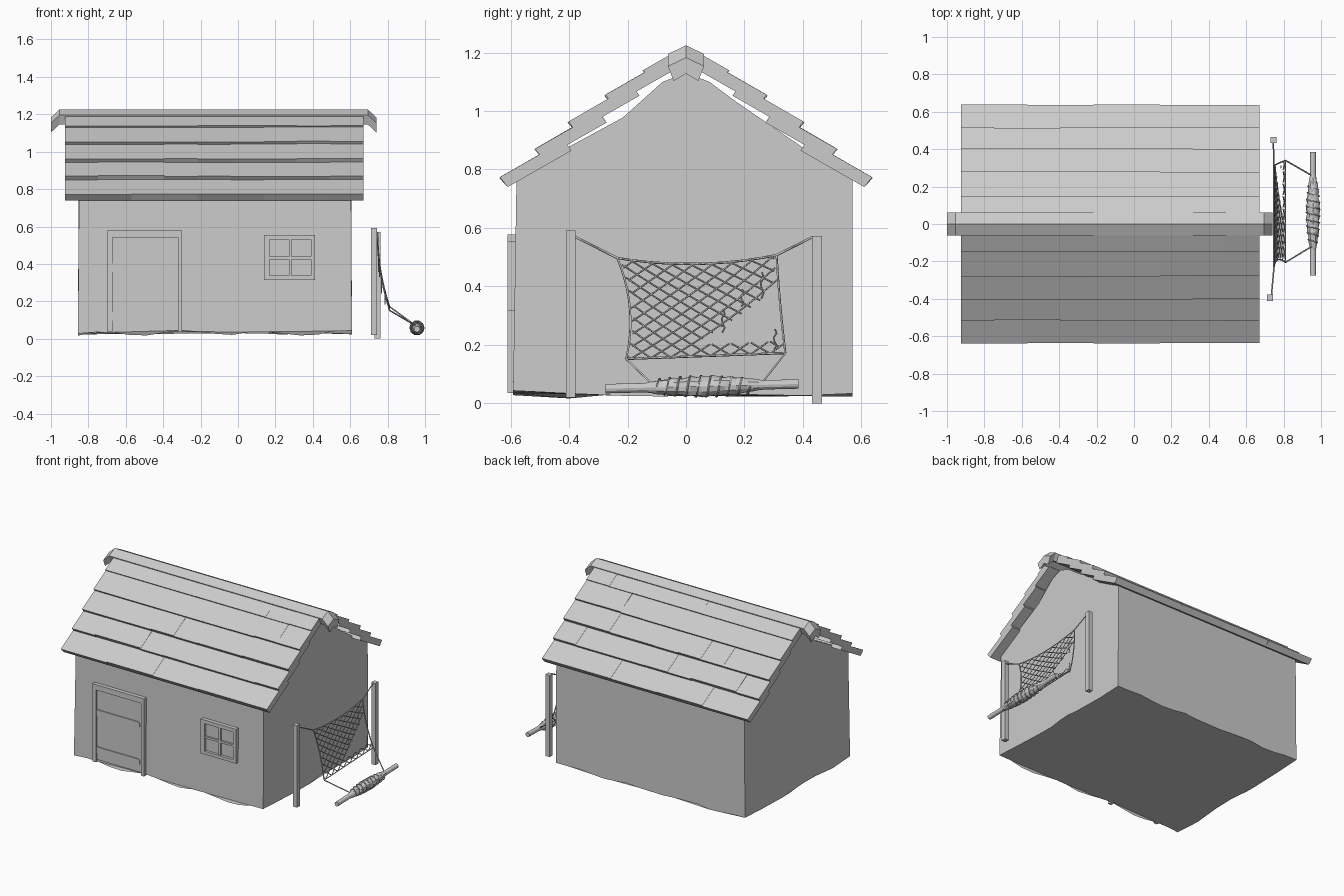
import bpy, bmesh, math, random
from mathutils import Vector

random.seed(4)
cube = bpy.data.objects.get("Cube")
if cube:
    bpy.data.objects.remove(cube, do_unlink=True)

grey = bpy.data.materials.new("plain_grey")
grey.use_nodes = True
grey.diffuse_color = (0.6, 0.6, 0.6, 1)
grey.node_tree.nodes["Principled BSDF"].inputs["Base Color"].default_value = (0.6, 0.6, 0.6, 1)


def finish(name, bm):
    bmesh.ops.recalc_face_normals(bm, faces=bm.faces)
    mesh = bpy.data.meshes.new(name)
    bm.to_mesh(mesh)
    bm.free()
    mesh.materials.append(grey)
    ob = bpy.data.objects.new(name, mesh)
    bpy.context.collection.objects.link(ob)
    return ob


def loft(bm, rings):
    """Skin closed rings of equal length and cap both ends."""
    rows = [[bm.verts.new(p) for p in ring] for ring in rings]
    n = len(rows[0])
    for a, b in zip(rows, rows[1:]):
        for i in range(n):
            j = (i + 1) % n
            bm.faces.new((a[i], a[j], b[j], b[i]))
    bm.faces.new(rows[0])
    bm.faces.new(rows[-1])


def box(bm, x0, x1, y0, y1, z0, z1):
    loft(bm, [[(x0, y0, z), (x1, y0, z), (x1, y1, z), (x0, y1, z)] for z in (z0, z1)])


def boxes(name, dims):
    bm = bmesh.new()
    for d in dims:
        box(bm, *d)
    return finish(name, bm)


def mirror_y(ob):
    mod = ob.modifiers.new("both_sides", 'MIRROR')
    mod.use_axis = (False, True, False)


def ropes(name, paths, radius):
    cu = bpy.data.curves.new(name, 'CURVE')
    cu.dimensions = '3D'
    cu.bevel_depth = radius
    cu.bevel_resolution = 0
    cu.use_fill_caps = True
    for path in paths:
        sp = cu.splines.new('POLY')
        sp.points.add(len(path) - 1)
        for p, co in zip(sp.points, path):
            p.co = (*co, 1)
    cu.materials.append(grey)
    ob = bpy.data.objects.new(name, cu)
    bpy.context.collection.objects.link(ob)


# Walls: wavy foot, sagging gable line, closed floor and top
gable = [(-0.58, 0.765), (-0.4, 0.878), (-0.216, 0.978), (-0.08, 1.1), (0, 1.13),
         (0.08, 1.1), (0.16, 1.04), (0.4, 0.875), (0.57, 0.765)]
left, right, n = -0.85, 0.605, 16
xs = [left + (right - left) * i / n for i in range(n + 1)]
path = [(x, -0.58, 0.765) for x in xs]
path += [(right, y, z) for y, z in gable[1:]]
path += [(x, 0.57, 0.765) for x in reversed(xs[:-1])]
path += [(left, y, z) for y, z in gable[-2:0:-1]]
bm = bmesh.new()
top = [bm.verts.new(p) for p in path]
foot = []
for i, (x, y, z) in enumerate(path):
    wave = 0.032 + 0.009 * math.sin(i * 1.3) + random.uniform(-0.007, 0.005)
    foot.append(bm.verts.new((x * 1.007, y * 1.02 if y < -0.5 else y, wave)))
for i in range(len(path)):
    j = (i + 1) % len(path)
    bm.faces.new((foot[i], foot[j], top[j], top[i]))
bm.faces.new(foot)
g = len(gable) - 1
right_edge = top[n:n + g + 1]
left_edge = [top[0]] + top[:2 * n + g - 1:-1]
left_edge = left_edge[:g + 1]
for k in range(g):
    bm.faces.new((left_edge[k], right_edge[k], right_edge[k + 1], left_edge[k + 1]))
finish("walls", bm)

# Roof shingle courses: lower edge position and joint columns of each course
unit = 1.595 / 9
courses = [(0.637, 0.774, (2, 4, 6, 8)), (0.517, 0.870, (1, 3, 4, 5, 8)),
           (0.404, 0.962, (2, 3, 4, 5, 7)), (0.277, 1.055, (1, 6, 7, 8)),
           (0.147, 1.140, (4, 7, 8))]
bm = bmesh.new()
for y, z, joints in courses:
    cols = (0,) + joints + (9,)
    run = min(0.22, y - 0.045)
    for a, b in zip(cols, cols[1:]):
        d = random.uniform(-0.003, 0.003)
        section = [(-y + d, z + d), (-y + run, z + run * 0.57 + d),
                   (-y + run + 0.025, z + run * 0.57 - 0.035), (-y + 0.027, z - 0.034)]
        loft(bm, [[(-0.925 + unit * c, py, pz) for py, pz in section] for c in (a, b)])
mirror_y(finish("roof_shingles", bm))

# Ridge cap with drooping ends
half = [(0.062, 1.195), (0.042, 1.145)]
chevron = [(0, 1.225), half[0], half[1], (0, 1.17), (-half[1][0], half[1][1]), (-half[0][0], half[0][1])]
bm = bmesh.new()
loft(bm, [[(x, y, z - drop) for y, z in chevron]
          for x, drop in ((-1, 0.042), (-0.955, 0), (0.695, 0), (0.74, 0.042))])
finish("ridge_cap", bm)

# Door
boxes("door_frame", [(-0.70, -0.672, -0.61, -0.57, 0.035, 0.55),
                     (-0.322, -0.30, -0.61, -0.57, 0.035, 0.55),
                     (-0.70, -0.30, -0.61, -0.57, 0.54, 0.578)])
boxes("door_panel", [(-0.672, -0.322, -0.599, -0.57, 0.05, 0.54)])
bm = bmesh.new()
for z in (0.12, 0.38):
    outline = [(-0.67, z - 0.022), (-0.355, z - 0.022), (-0.338, z - 0.012),
               (-0.338, z + 0.012), (-0.355, z + 0.022), (-0.67, z + 0.022)]
    loft(bm, [[(x, y, pz) for x, pz in outline] for y in (-0.606, -0.58)])
finish("door_straps", bm)

# Window
x0, x1, z0, z1 = 0.138, 0.412, 0.315, 0.555
boxes("window_frame", [(x0, x0 + 0.03, -0.61, -0.57, z0, z1), (x1 - 0.022, x1, -0.61, -0.57, z0, z1),
                       (x0, x1, -0.61, -0.57, z0, z0 + 0.022), (x0, x1, -0.61, -0.57, z1 - 0.025, z1)])
boxes("window_bars", [(0.272, 0.286, -0.604, -0.57, z0, z1), (x0, x1, -0.604, -0.57, 0.425, 0.439)])
boxes("window_panes", [(x0, x1, -0.592, -0.575, z0, z1)])

# Net posts
boxes("front_net_post", [(0.712, 0.744, -0.411, -0.378, 0.02, 0.592)])
boxes("rear_net_post", [(0.73, 0.762, 0.432, 0.465, 0.0, 0.572)])


# Net: a slack sheet addressed by u across and v upwards
def net(u, v):
    low = Vector((0.81, -0.205 + 0.545 * u, 0.152 + 0.02 * u))
    high = Vector((0.748, -0.235 + 0.545 * u, 0.497 + 0.01 * u - 0.1 * u * (1 - u)))
    p = low.lerp(high, v)
    sag = 4 * v * (1 - v)
    p.x -= 0.012 * sag
    p.y += sag * 0.028 * (1 - 1.1 * u)
    return p


steps = [i / 10 for i in range(11)]
edges = [[net(t, e) for t in steps] for e in (0, 1)] + [[net(e, t) for t in steps] for e in (0, 1)]
edges.append([(0.735, -0.38, 0.57), net(0, 1)])
edges.append([(0.745, 0.435, 0.57), net(1, 1)])
edges.append([net(0, 0), (0.95, -0.12, 0.07)])
edges.append([net(1, 0), (0.95, 0.26, 0.07)])
ropes("net_border_ropes", edges, 0.004)

strands = []
for k in range(-8, 17):
    for sign in (1, -1):
        run = []
        for i in range(33):
            v = i / 32
            u = k / 8 + 0.03 + sign * 0.95 * v
            torn = u - 0.95 * v > 0.34 and v > 0.13
            if 0 <= u <= 1 and not torn:
                run.append(net(u, v))
            elif len(run) > 1:
                strands.append(run)
                run = []
            else:
                run = []
        if len(run) > 1:
            strands.append(run)
# Loose torn ends hanging in the hole
for u, v, length in ((0.62, 0.5, 0.08), (0.76, 0.7, 0.06), (0.9, 0.85, 0.09), (0.95, 0.25, 0.07)):
    p = net(u, v)
    strands.append([p + Vector((0, 0.006 * math.sin(i * 2), -length * i / 5)) for i in range(6)])
ropes("net_strands", strands, 0.003)

# Rolled net on a pole, lumpy in the middle
bm = bmesh.new()
rings, sides, y0, y1 = 34, 12, -0.275, 0.385
for_rings = []
for i in range(rings + 1):
    t = i / rings
    y = y0 + (y1 - y0) * t
    bulge = max(0, 1 - abs((y - 0.06) / 0.2) ** 2)
    ring = []
    for s in range(sides):
        a = math.tau * s / sides
        r = 0.016 + bulge * (0.019 + random.uniform(-0.005, 0.004))
        ring.append((0.957 + r * math.cos(a), y, 0.05 + 0.016 * t + r * math.sin(a)))
    for_rings.append(ring)
loft(bm, for_rings)
finish("rolled_net", bm)

# Twine wound around the roll
twine = []
for i in range(91):
    t = i / 90
    a = t * math.tau * 9
    y = -0.1 + 0.32 * t
    r = 0.019 + 0.019 * max(0, 1 - ((y - 0.06) / 0.2) ** 2)
    twine.append((0.957 + r * math.cos(a), y, 0.058 + r * math.sin(a)))
ropes("roll_twine", [twine], 0.003)
